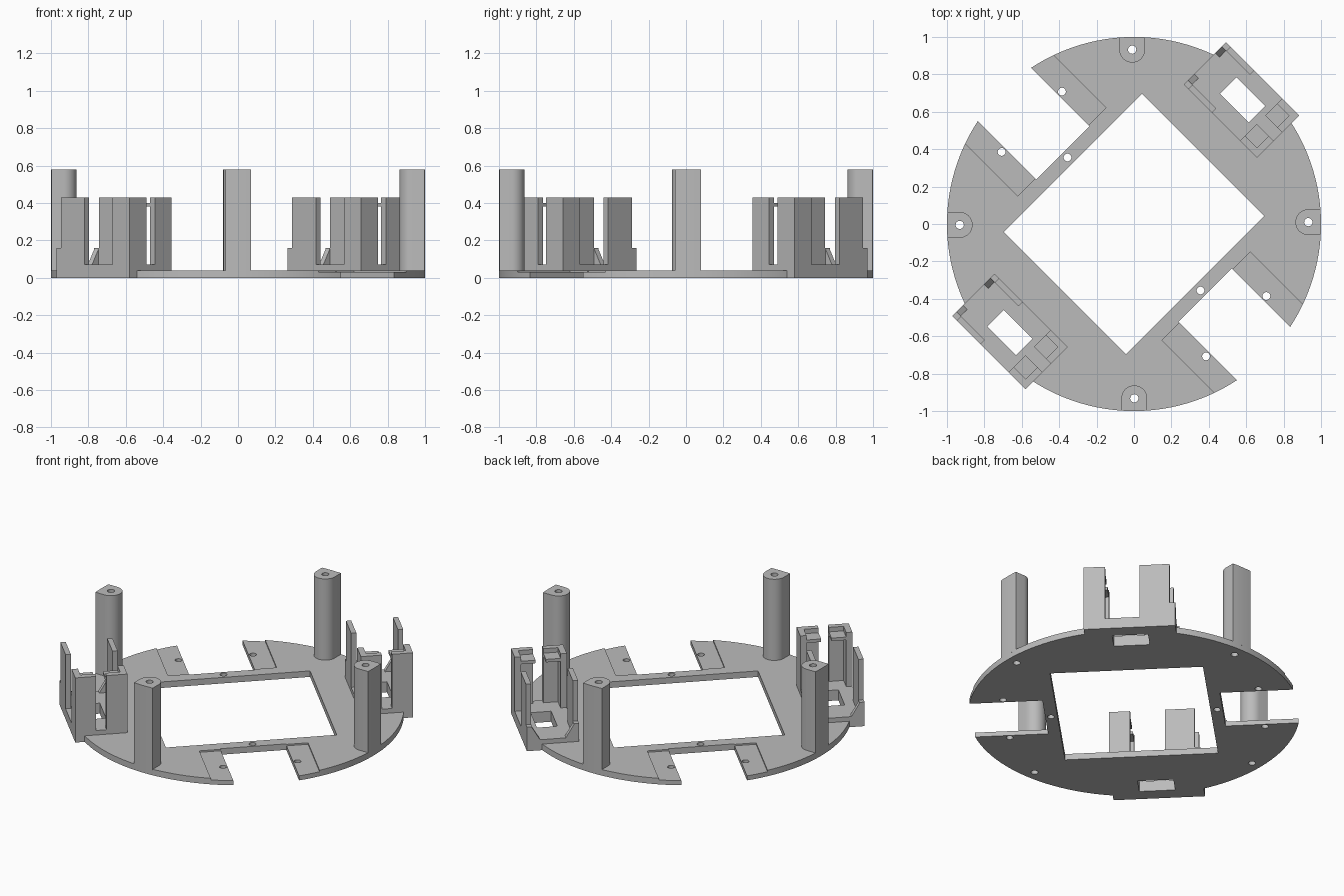
import bpy, bmesh, math

if "Cube" in bpy.data.objects:
    bpy.data.objects.remove(bpy.data.objects["Cube"])

grey = bpy.data.materials.new("plain_grey")
grey.diffuse_color = (0.5, 0.5, 0.5, 1)
grey.use_nodes = True
grey.node_tree.nodes["Principled BSDF"].inputs["Base Color"].default_value = grey.diffuse_color
TURN = math.radians(45)      # the main layout is turned 45 degrees about z


def prism(name, pts, z0, z1, turn=0.0):
    """Extruded outline, turned about z."""
    c, s = math.cos(turn), math.sin(turn)
    bm = bmesh.new()
    verts = [bm.verts.new((x * c - y * s, x * s + y * c, z0)) for x, y in pts]
    face = bm.faces.new(verts)
    up = bmesh.ops.extrude_face_region(bm, geom=[face])["geom"]
    bmesh.ops.translate(bm, vec=(0, 0, z1 - z0),
                        verts=[g for g in up if isinstance(g, bmesh.types.BMVert)])
    bmesh.ops.recalc_face_normals(bm, faces=bm.faces)
    me = bpy.data.meshes.new(name)
    bm.to_mesh(me)
    bm.free()
    me.materials.append(grey)
    ob = bpy.data.objects.new(name, me)
    bpy.context.collection.objects.link(ob)
    return ob


def box(name, u0, u1, v0, v1, z0, z1, turn=TURN):
    u0, u1 = sorted((u0, u1))
    return prism(name, [(u0, v0), (u1, v0), (u1, v1), (u0, v1)], z0, z1, turn)


def disc(name, x, y, r, z0, z1, n=24, turn=TURN):
    pts = [(x + r * math.cos(2 * math.pi * i / n), y + r * math.sin(2 * math.pi * i / n))
           for i in range(n)]
    return prism(name, pts, z0, z1, turn)


def cut(target, cutters):
    """Subtract each cutter, then remove it."""
    for c in cutters:
        c.hide_render = True
        m = target.modifiers.new("cut", "BOOLEAN")
        m.operation, m.solver, m.object = "DIFFERENCE", "EXACT", c
    bpy.context.view_layer.update()
    dg = bpy.context.evaluated_depsgraph_get()
    me = bpy.data.meshes.new_from_object(target.evaluated_get(dg))
    target.modifiers.clear()
    target.data = me
    for c in cutters:
        bpy.data.objects.remove(c)


def smooth(ob):
    bpy.ops.object.select_all(action="DESELECT")
    ob.select_set(True)
    bpy.context.view_layer.objects.active = ob
    bpy.ops.object.shade_smooth_by_angle(angle=math.radians(25))


POST_ANGLES = [math.radians(a) for a in (0.6, 90.6, 180.3, 270.1)]
POST_R = 0.932

# Round base plate with window, side notches, recessed pads and screw holes
plate = disc("base_plate", 0, 0, 1.0, 0, 0.04, 128)
cutters = [box("window", -0.523, 0.523, -0.463, 0.463, -0.1, 0.1)]
for s in (1, -1):
    v0, v1 = sorted((s * 0.537, s * 1.2))
    cutters.append(box("notch", -0.201, 0.201, v0, v1, -0.1, 0.1))
    v0, v1 = sorted((s * 0.545, s * 1.2))
    cutters.append(box("pad_recess", -0.333, 0.333, v0, v1, 0.03, 0.1))
    cutters.append(disc("rail_hole", 0, s * 0.503, 0.021, -0.1, 0.1))
    # opening under the holder floor
    cutters.append(box("holder_opening", s * 0.817, s * 0.942, -0.05, 0.167, -0.1, 0.1))
    for t in (1, -1):
        cutters.append(disc("pad_hole", t * 0.228, s * 0.773, 0.021, -0.1, 0.1))
for a in POST_ANGLES:
    cutters.append(disc("post_hole", POST_R, 0, 0.022, -0.1, 0.1, turn=a))
cut(plate, cutters)
smooth(plate)

# Four tall posts: rounded inside, following the plate rim outside
W = 0.069
for i, a in enumerate(POST_ANGLES):
    pts = [(POST_R + W * math.cos(t), W * math.sin(t))
           for t in [math.pi * (0.5 + k / 16) for k in range(17)]]
    rim = math.asin(W)
    pts += [(math.cos(t), math.sin(t)) for t in [rim * (k / 4 - 1) for k in range(9)]]
    post = prism(f"post_{i + 1}", pts, 0.035, 0.58, a)
    cut(post, [disc("bore", POST_R, 0, 0.022, -0.1, 0.7, turn=a)])
    smooth(post)

# Two holders, mirrored across the plate
V0, V1 = -0.214, 0.34
for s, side in ((1, "back"), (-1, "front")):
    floor = box(f"{side}_holder_floor", s * 0.715, s * 1.034, V0, V1, 0, 0.07)
    cut(floor, [box("opening", s * 0.817, s * 0.942, -0.05, 0.167, -0.1, 0.2)])

    # d = +1 is the inner half, -1 the outer half; e measures from the holder edge
    for d, edge, part in ((1, 0.715, "inner"), (-1, 1.034, "outer")):
        def piece(name, e0, e1, v0, v1, z0, z1):
            return box(f"{side}_{part}_{name}", s * (edge + d * e0), s * (edge + d * e1),
                       v0, v1, z0, z1)
        # corner tower: two walls and a shelf just below the top
        piece("tower_side", 0, 0.038, V0, -0.086, 0.06, 0.43)
        piece("tower_end", 0.037, 0.128, V0, V0 + 0.038, 0.06, 0.43)
        piece("tower_shelf", 0.037, 0.128, V0 + 0.037, -0.086, 0.38, 0.40)
        # thin upright and low lip
        piece("upright", 0, 0.032, 0.125, 0.305, 0.06, 0.43)
        piece("lip", 0, 0.032, 0.304, V1, 0.06, 0.16)
        # sloped gusset at the end of the lip
        g = piece("gusset", 0.031, 0.08, 0.308, V1, 0.06, 0.155)
        c = math.cos(TURN)
        for v in g.data.vertices:
            u = (v.co.x + v.co.y) * c
            if v.co.z > 0.1 and abs(abs(u) - (edge + d * 0.08)) < 0.005:
                v.co.z = 0.071
